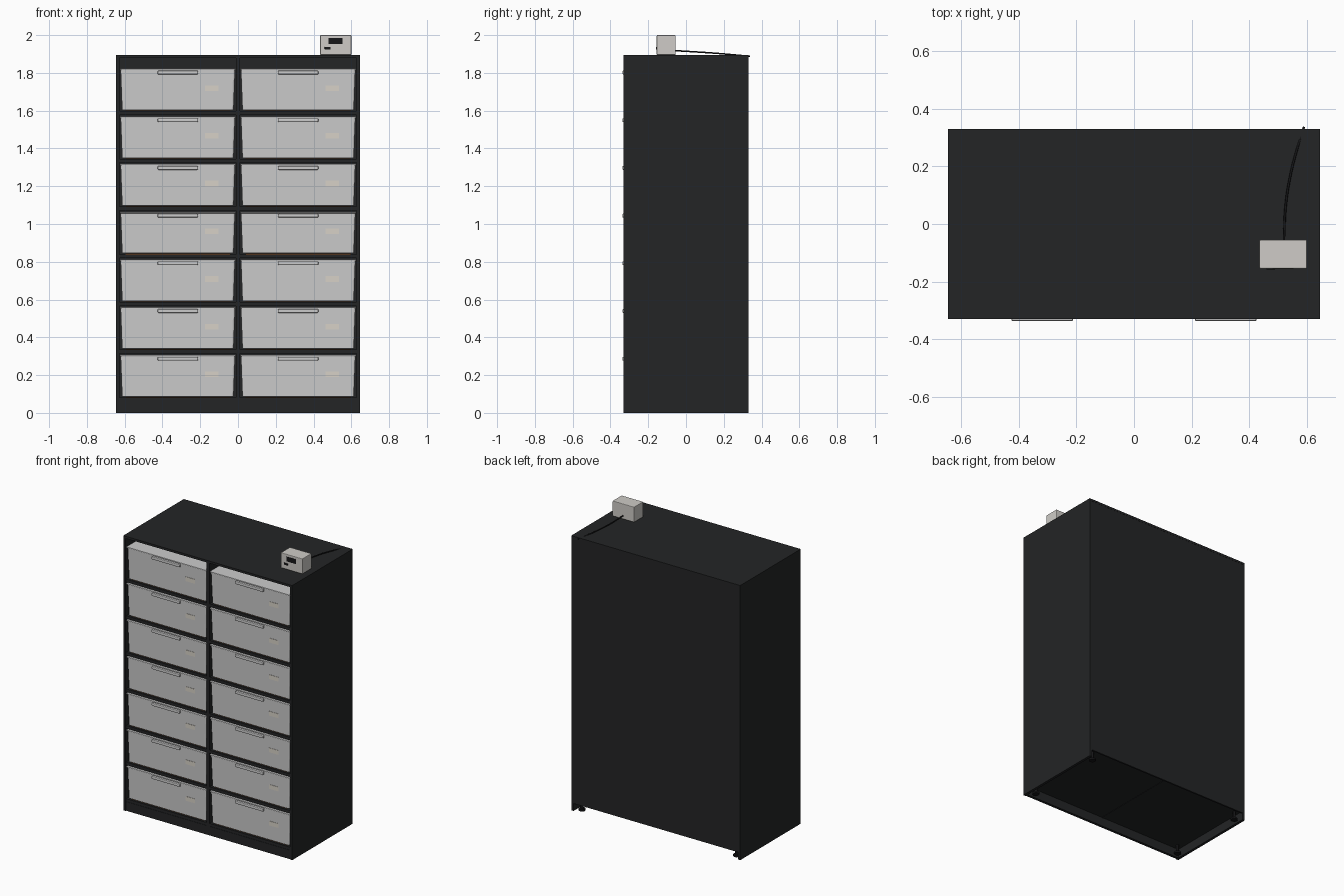
import bpy, bmesh
from mathutils import Vector

if "Cube" in bpy.data.objects:
    bpy.data.objects.remove(bpy.data.objects["Cube"])


def mat(name, rgb, a=1.0):
    m = bpy.data.materials.new(name)
    m.diffuse_color = (*rgb, a)
    m.use_nodes = True
    m.node_tree.nodes["Principled BSDF"].inputs["Base Color"].default_value = m.diffuse_color
    return m


BLACK = mat("black_board", (0.017, 0.018, 0.019))
TUB = mat("frosted_plastic", (0.60, 0.63, 0.63), 0.85)
HANDLE = mat("handle_plastic", (0.62, 0.64, 0.64))
CREAM = mat("label_card", (0.68, 0.64, 0.57))
HEAT = mat("heat_tape", (0.35, 0.13, 0.04))
CASE = mat("controller_case", (0.62, 0.60, 0.57))
DARK = mat("dark_plastic", (0.008, 0.008, 0.009))


def finish(bm, name, m, bevel=0, seg=2):
    bmesh.ops.recalc_face_normals(bm, faces=bm.faces)
    me = bpy.data.meshes.new(name)
    bm.to_mesh(me)
    bm.free()
    ob = bpy.data.objects.new(name, me)
    bpy.context.collection.objects.link(ob)
    me.materials.append(m)
    if bevel:
        b = ob.modifiers.new("bevel", 'BEVEL')
        b.width, b.segments = bevel, seg
    return ob


def box(name, x0, x1, y0, y1, z0, z1, m, bevel=0):
    bm = bmesh.new()
    bmesh.ops.create_cube(bm, size=1)
    for v in bm.verts:
        v.co = Vector(((x0, x1)[v.co.x > 0], (y0, y1)[v.co.y > 0], (z0, z1)[v.co.z > 0]))
    return finish(bm, name, m, bevel)


def cylinder(name, x, y, z0, z1, r, m):
    bm = bmesh.new()
    bmesh.ops.create_cone(bm, cap_ends=True, segments=20, radius1=r, radius2=r, depth=z1 - z0)
    bmesh.ops.translate(bm, vec=(x, y, (z0 + z1) / 2), verts=bm.verts)
    return finish(bm, name, m)


# cabinet carcass
W, D, H = 0.645, 0.33, 1.895
for s, n in ((-1, "left"), (1, "right")):
    a, b = sorted((s * W, s * (W - 0.018)))
    box(n + "_side_panel", a, b, -D, D, 0, H - 0.015, BLACK)
box("top_panel", -W, W, -D, D, H - 0.015, H, BLACK)
box("back_panel", -W + 0.018, W - 0.018, D - 0.012, D - 0.001, 0.05, H - 0.015, BLACK)
box("centre_divider", -0.010, 0.010, -D + 0.003, D - 0.012, 0.06, H - 0.015, BLACK)
box("plinth", -W + 0.018, W - 0.018, -D + 0.004, -D + 0.022, 0.0, 0.062, BLACK)
for x in (-0.59, 0.59):
    for y in (-0.27, 0.29):
        cylinder("levelling_foot", x, y, 0.0, 0.012, 0.022, DARK)
        cylinder("foot_stem", x, y, 0.012, 0.062, 0.010, DARK)


def tub(cx, z0, z1):
    # tapered open shell
    hw, t = 0.303, 0.008
    bm = bmesh.new()
    bmesh.ops.create_cube(bm, size=1)
    for v in bm.verts:
        k = 0 if v.co.z > 0 else t
        v.co = Vector((cx + (hw - k) * (1 if v.co.x > 0 else -1),
                       0.29 - k if v.co.y > 0 else -0.322 + k * 0.5,
                       z1 - 0.006 if v.co.z > 0 else z0))
    up = [e for e in bm.edges if abs(e.verts[0].co.z - e.verts[1].co.z) > 0.1]
    bmesh.ops.bevel(bm, geom=up, offset=0.010, segments=3, affect='EDGES', profile=0.5)
    bm.normal_update()
    bmesh.ops.delete(bm, geom=[f for f in bm.faces if f.normal.z > 0.9], context='FACES')
    ob = finish(bm, "tub", TUB)
    s = ob.modifiers.new("wall", 'SOLIDIFY')
    s.thickness, s.offset = 0.005, -1
    # lid, handle and label
    box("tub_lid", cx - hw - 0.003, cx + hw + 0.003, -0.327, 0.295, z1 - 0.008, z1, TUB, 0.002)
    box("tub_handle", cx - 0.107, cx + 0.107, -0.337, -0.318, z1 - 0.030, z1 - 0.010, HANDLE, 0.005)
    box("tub_label", cx + 0.145, cx + 0.215, -0.3225, -0.319, z1 - 0.118, z1 - 0.088, CREAM)


# shelves, heat strips and two columns of tubs
for i in range(7):
    z0 = 0.088 + i * 0.2525
    z1 = z0 + 0.219
    for cx in (-0.3185, 0.3185):
        box("shelf", cx - 0.3085, cx + 0.3085, -D + 0.006, D - 0.012, z0 - 0.026, z0 - 0.006, BLACK)
        box("heat_strip", cx - 0.28, cx + 0.28, -0.31, 0.25, z0 - 0.006, z0 - 0.003, HEAT)
        tub(cx, z0, z1)

# temperature controller on the top
box("controller_case", 0.435, 0.60, -0.155, -0.055, H, 2.0, CASE, 0.004)
box("controller_screen", 0.48, 0.553, -0.157, -0.15, 1.952, 1.984, DARK)
box("controller_button", 0.459, 0.490, -0.158, -0.15, 1.924, 1.938, DARK, 0.002)

# cable running to the back
cu = bpy.data.curves.new("controller_cable", 'CURVE')
cu.dimensions = '3D'
cu.bevel_depth, cu.bevel_resolution = 0.004, 2
pts = [(0.52, -0.06, 1.918), (0.527, 0.07, 1.910), (0.543, 0.17, 1.903),
       (0.563, 0.25, 1.896), (0.59, 0.337, 1.888)]
sp = cu.splines.new('BEZIER')
sp.bezier_points.add(len(pts) - 1)
for p, c in zip(sp.bezier_points, pts):
    p.co = c
    p.handle_left_type = p.handle_right_type = 'AUTO'
cu.materials.append(DARK)
cu.use_fill_caps = True
bpy.context.collection.objects.link(bpy.data.objects.new("controller_cable", cu))
